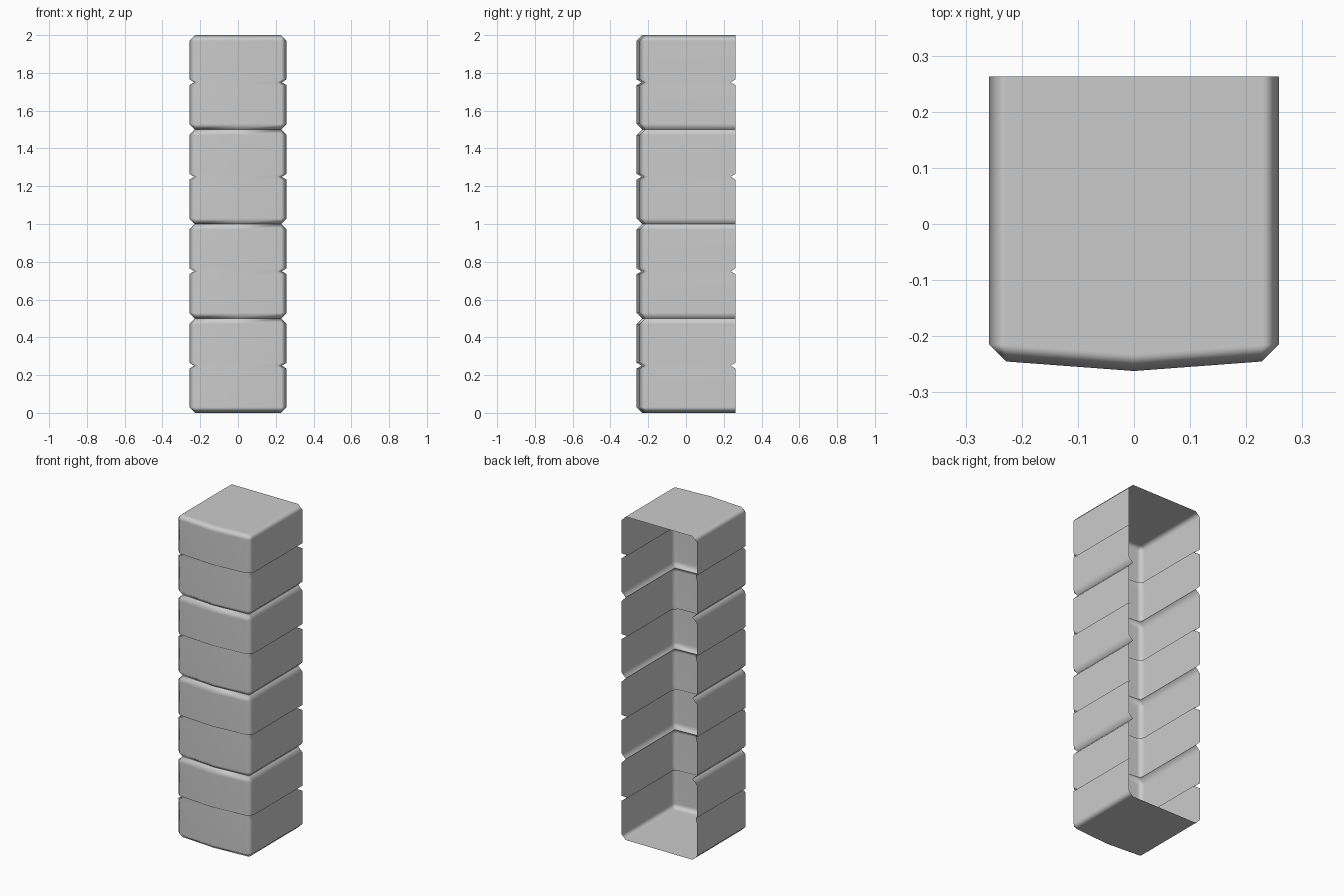
import bpy
import bmesh

cube = bpy.data.objects.get("Cube")
if cube:
    bpy.data.objects.remove(cube, do_unlink=True)

grey = bpy.data.materials.new("plain grey")
grey.use_nodes = True
colour = (0.6, 0.6, 0.6, 1)
grey.diffuse_color = colour
grey.node_tree.nodes["Principled BSDF"].inputs["Base Color"].default_value = colour

SECTIONS = 4
HEIGHT = 0.5
BEVEL = 0.03
GROOVE = 0.016
SIDE, BACK, FRONT, NOSE = 0.258, 0.263, -0.245, -0.262


def mirrored(half):
    """Open outline from the back edge round the front to the other back edge."""
    return half + [(-x, y) for x, y in reversed(half[:-1])]


# Wall outline, bevelled end outline and pinched groove outline
inner = SIDE - BEVEL
wall = mirrored([(-SIDE, BACK), (-SIDE, FRONT + BEVEL), (-inner, FRONT), (0, NOSE)])
end = mirrored([(-inner, BACK), (-inner, FRONT + BEVEL),
                (-inner, FRONT + BEVEL), (0, NOSE + BEVEL)])
pinch = [(x * 0.9, y * 0.9) for x, y in wall]


def section(index):
    bm = bmesh.new()
    middle = HEIGHT / 2
    levels = [(0, end), (BEVEL, wall), (middle - GROOVE, wall), (middle, pinch),
              (middle + GROOVE, wall), (HEIGHT - BEVEL, wall), (HEIGHT, end)]
    rings = [[bm.verts.new((x, y, z + index * HEIGHT)) for x, y in ring]
             for z, ring in levels]
    for low, high in zip(rings, rings[1:]):
        for i in range(len(low) - 1):
            bm.faces.new((low[i], low[i + 1], high[i + 1], high[i]))
    # Only the two ends of the stack are closed
    if index == 0:
        bm.faces.new(rings[0][::-1])
    if index == SECTIONS - 1:
        bm.faces.new(rings[-1])
    bmesh.ops.remove_doubles(bm, verts=bm.verts, dist=0.0001)
    for face in bm.faces:
        face.smooth = True
    mesh = bpy.data.meshes.new("column_section")
    bm.to_mesh(mesh)
    bm.free()
    mesh.materials.append(grey)
    obj = bpy.data.objects.new(f"column_section_{index + 1}", mesh)
    bpy.context.collection.objects.link(obj)
    # Keep the large faces flat and round only the bevels
    normals = obj.modifiers.new("flat walls", "WEIGHTED_NORMAL")
    normals.weight = 90


for number in range(SECTIONS):
    section(number)
